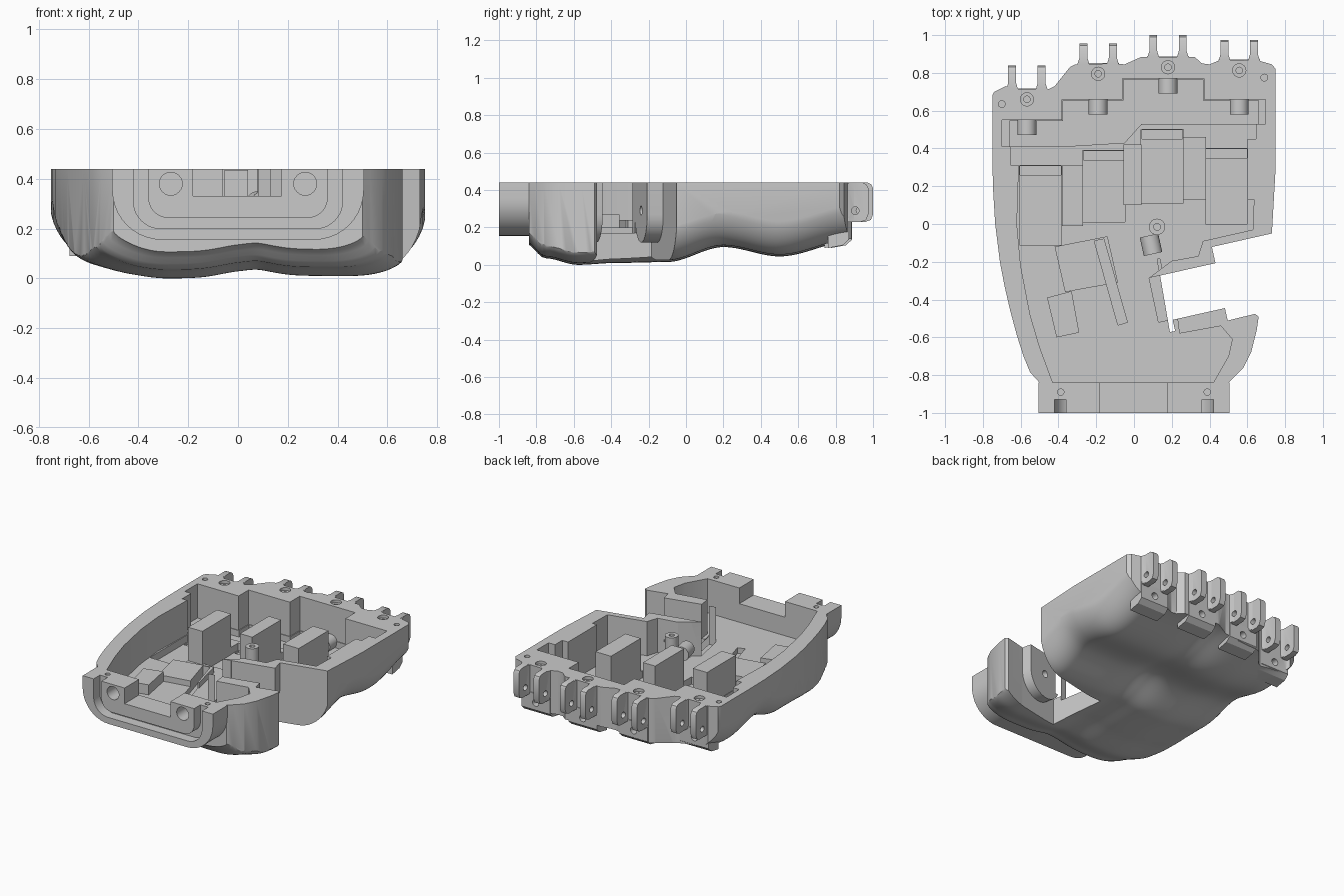
import bpy, bmesh, math
from mathutils import Vector, Matrix

if "Cube" in bpy.data.objects:
    bpy.data.objects.remove(bpy.data.objects["Cube"])

grey = bpy.data.materials.new("plain grey")
grey.use_nodes = True
grey.diffuse_color = (0.59, 0.59, 0.59, 1)
grey.node_tree.nodes["Principled BSDF"].inputs["Base Color"].default_value = grey.diffuse_color
TOP = 0.44


def finish(name, bm):
    bmesh.ops.recalc_face_normals(bm, faces=bm.faces)
    me = bpy.data.meshes.new(name)
    bm.to_mesh(me)
    bm.free()
    me.materials.append(grey)
    ob = bpy.data.objects.new(name, me)
    bpy.context.collection.objects.link(ob)
    return ob


def prism(name, pts, a, b, axis="z"):
    """Extrude a flat outline from a to b along an axis."""
    place = {"z": lambda p, t: (p[0], p[1], t),
             "y": lambda p, t: (p[0], t, p[1]),
             "x": lambda p, t: (t, p[0], p[1])}[axis]
    bm = bmesh.new()
    face = bm.faces.new([bm.verts.new(place(p, a)) for p in pts])
    ext = bmesh.ops.extrude_face_region(bm, geom=[face])
    verts = [v for v in ext["geom"] if isinstance(v, bmesh.types.BMVert)]
    bmesh.ops.translate(bm, verts=verts, vec=Vector(place((0, 0), b - a)))
    return finish(name, bm)


def box(name, x0, x1, y0, y1, z0, z1):
    return prism(name, [(x0, y0), (x1, y0), (x1, y1), (x0, y1)], z0, z1)


def rod(name, centre, r, length, axis="z", turn=0):
    bm = bmesh.new()
    bmesh.ops.create_cone(bm, cap_ends=True, segments=24, radius1=r, radius2=r, depth=length)
    rot = {"z": Matrix(), "y": Matrix.Rotation(math.pi / 2, 4, "X"),
           "x": Matrix.Rotation(math.pi / 2, 4, "Y")}[axis]
    bm.transform(Matrix.Translation(centre) @ Matrix.Rotation(turn, 4, "Z") @ rot)
    return finish(name, bm)


def u_profile(w, low, r, top=TOP):
    """Flat-topped shape with two rounded lower corners."""
    pts = [(-w, top)]
    for sx, a0 in ((-1, math.pi), (1, math.pi * 1.5)):
        for i in range(11):
            a = a0 + i * math.pi / 20
            pts.append((sx * (w - r) + r * math.cos(a), low + r + r * math.sin(a)))
    return pts + [(w, top)]


def combine(target, tool, op):
    mod = target.modifiers.new("bool", "BOOLEAN")
    mod.operation, mod.solver, mod.object = op, "EXACT", tool
    bpy.context.view_layer.objects.active = target
    bpy.ops.object.modifier_apply(modifier=mod.name)
    bpy.data.objects.remove(tool)


def cut(target, tool):
    combine(target, tool, "DIFFERENCE")


def add(target, tool):
    combine(target, tool, "UNION")


def ease(s):
    s = min(1, max(0, s))
    return s * s * (3 - 2 * s)


def lookup(table, t, blend):
    """Value between table rows, blended by the given function."""
    for (a, va), (b, vb) in zip(table, table[1:]):
        if t <= b:
            return va + (vb - va) * blend(max(0, (t - a) / (b - a)))
    return table[-1][1]


# Palm outline with the thumb notch and knuckle scallops
left_side = [(-.5, -.84), (-.55, -.785), (-.585, -.7), (-.62, -.59), (-.655, -.46), (-.685, -.33),
             (-.71, -.2), (-.735, 0), (-.747, .2), (-.75, .4)]
outline = left_side + [
    (-.75, .68), (-.74, .70), (-.68, .73), (-.65, .715), (-.45, .715), (-.42, .73), (-.34, .83),
    (-.31, .845), (-.1, .85), (-.05, .845), (.04, .885), (.32, .885), (.36, .85), (.4, .845),
    (.46, .87), (.66, .865), (.73, .845), (.75, .82), (.75, .3), (.73, -.05), (.42, -.12),
    (.123, -.185), (.19, -.572), (.50, -.51), (.64, -.476),
    (.66, -.49), (.65, -.56), (.62, -.68), (.58, -.76), (.53, -.81), (.5, -.84)]

# Palm underside: a height field with rolled edges
BASE = [(-.86, .115), (-.75, .035), (-.58, 0), (-.38, .01), (-.1, .015), (.2, .095), (.5, .045), (.9, .13)]
LEFT = [(y, -x) for x, y in left_side]
RIGHT = [(-.84, .5), (-.76, .58), (-.68, .62), (-.56, .65), (-.49, .66), (-.05, .73), (.3, .75)]


def underside(x, y):
    edge = lookup(LEFT if x < 0 else RIGHT, y, float) - abs(x) + .01
    s = min(1, max(0, 1 - edge / .2))
    height = .08 + .17 * ease((y + .5) / .5)
    bump = .03 * math.exp(-((x - .03) / .13) ** 2) + .035 * ease((-.28 - x) / .3) + .01 * ease(x / .1)
    return lookup(BASE, y, ease) + bump + height * (1 - math.sqrt(1 - s * s))


bm = bmesh.new()
bmesh.ops.create_grid(bm, x_segments=110, y_segments=90, size=1)
for v in bm.verts:
    v.co.x *= .8
    v.co.y = v.co.y * .97 + .05
    v.co.z = underside(v.co.x, v.co.y)
ext = bmesh.ops.extrude_face_region(bm, geom=list(bm.faces))
for v in ext["geom"]:
    if isinstance(v, bmesh.types.BMVert):
        v.co.z = .6
field = finish("palm_field", bm)
palm = prism("palm_shell", outline, -.1, TOP)
combine(palm, field, "INTERSECT")

# Rounded hinge ears on both sides of the thumb notch
TURN = .22
for centre, y0, y1 in [((.285, -.24, 0), 0, .09), ((.335, -.478, 0), -.08, 0)]:
    ear = prism("hinge_ear", u_profile(.15, .12, .148), y0, y1, "y")
    ear.data.transform(Matrix.Translation(centre) @ Matrix.Rotation(TURN, 4, "Z"))
    add(palm, ear)

# Main cavity, open toward the thumb notch
cavity = [(-.43, -.84), (-.5, -.65), (-.55, -.48), (-.6, -.22), (-.62, 0), (-.61, .31), (-.65, .31),
          (-.65, .41), (-.70, .41), (-.70, .55), (-.38, .55), (-.38, .66), (-.06, .66), (-.06, .77),
          (.37, .77), (.37, .66), (.695, .66), (.695, .53), (.645, .53), (.645, .45), (.6, .45),
          (.6, .13), (.635, .13), (.63, -.03), (.365, -.09), (.34, -.17), (.2, -.195), (.08, -.285),
          (.13, -.52), (.23, -.5), (.24, -.58), (.46, -.54), (.52, -.61), (.5, -.7), (.42, -.84)]
cut(palm, prism("cavity_cutter", cavity, .2, .6))
cut(palm, prism("ledge_cutter", [(.08, -.285), (.13, -.52), (.22, -.5), (.17, -.266)], .17, .6))

# Lower cord trench behind the knuckles
trench = [(-.66, .41), (-.38, .41), (-.05, .43), (.04, .53), (.66, .53), (.66, .655), (.365, .655),
          (.365, .765), (-.055, .765), (-.055, .655), (-.375, .655), (-.375, .545), (-.66, .545)]
cut(palm, prism("trench_cutter", trench, .155, .3))

# Motor bays, each with a deeper cable slot at its end
for x, y0, y1 in [(-.495, -.11, .31), (-.16, .01, .39), (.15, .11, .5), (.49, 0, .4)]:
    cut(palm, box("bay_cutter", x - .112, x + .112, y0, y1, .15, .3))
    cut(palm, box("slot_cutter", x - .108, x + .108, y1 - .05, y1 - .003, .135, .3))

# Spacer blocks between the bays
for x0, x1, y0, y1 in [(-.38, -.27, -.01, .31), (-.055, .04, .10, .42), (.26, .38, .13, .46)]:
    add(palm, box("spacer_block", x0, x1, y0, y1, .14, TOP - .005))

# Thumb motor mounts, turned to match the notch
add(palm, prism("thumb_mount", [(-.42, -.12), (-.14, -.065), (-.085, -.31), (-.365, -.36)], .18, .24))
add(palm, prism("thumb_step", [(-.46, -.39), (-.33, -.355), (-.29, -.575), (-.41, -.6)], .18, .27))
cut(palm, prism("thumb_slot", [(-.21, -.09), (-.16, -.08), (-.035, -.52), (-.085, -.535)], .16, .4))

# Thumb hinge lug with post, cord guide and pin hole
add(palm, prism("hinge_lug", [(.08, -.285), (.18, -.261), (.2, -.19), (.165, -.02), (.085, -.02),
                              (.125, -.16), (.1, -.2)], .17, TOP))
add(palm, rod("hinge_post", (.122, -.015, .304), .043, .27))
add(palm, rod("thumb_cord_guide", (.09, -.11, .3), .05, .1, "y", TURN))
cut(palm, rod("post_hole", (.122, -.015, .4), .018, .2))
cut(palm, rod("hinge_hole", (.31, -.359, .29), .025, .36, "y", TURN))

# Fingers: knuckle base, cord guide, fork tabs and holes
for x, edge, tip, wall in [(-.567, .715, .84, .55), (-.19, .85, .955, .66),
                           (.18, .885, 1.0, .77), (.557, .868, .975, .66)]:
    base = [(edge - .11, .09), (edge - .03, .105), (edge + .003, .135), (edge + .003, .25), (edge - .11, .3)]
    add(palm, prism("knuckle_base", base, x - .11, x + .11, "x"))
    add(palm, rod("cord_guide", (x, wall - .035, .19), .05, .09, "y"))
    cut(palm, rod("cord_hole", (x, wall + .12, .185), .024, .42, "y"))
    for side in (-1, 1):
        mid = x + side * .078
        tab = [(tip - .17, .23), (tip - .04, .23), (tip - .012, .24), (tip, .27),
               (tip, .41), (tip - .01, .43), (tip - .03, TOP), (tip - .17, TOP)]
        add(palm, prism("fork_tab", tab, mid - .021, mid + .021, "x"))
        foot = [(mid - .04, edge - .03), (mid + .04, edge - .03), (mid + .021, edge + .03),
                (mid - .021, edge + .03)]
        add(palm, prism("tab_foot", foot, .235, TOP - .001))
    cut(palm, rod("pin_hole", (x, tip - .07, .29), .02, .25, "x"))
    cut(palm, rod("screw_recess", (x, edge - .055, TOP), .035, .04))
    cut(palm, rod("screw_hole", (x, edge - .055, .4), .017, .16))
for x, y in [(-.7, .635), (.69, .775)]:
    cut(palm, rod("peg_hole", (x, y, .42), .018, .16))

# Wrist flange with a U-shaped groove, slot and holes
flange = prism("wrist_flange", u_profile(.505, .155, .2), -1, -.84, "y")
cut(flange, prism("groove_cutter", u_profile(.42, .2, .11, .6), -1.1, -.93, "y"))
add(flange, prism("flange_core", u_profile(.36, .243, .08), -1, -.9, "y"))
cut(flange, box("wrist_slot", -.18, .175, -1.1, -.8, .33, .6))
for side in (-1, 1):
    cut(flange, rod("wrist_bolt_hole", (side * .27, -.97, .38), .046, .16, "y"))
    cut(flange, rod("wrist_peg_hole", (side * .388, -.89, .42), .017, .16))

# Smooth shading with crisp edges
for ob in (palm, flange):
    bpy.ops.object.select_all(action="DESELECT")
    ob.select_set(True)
    bpy.context.view_layer.objects.active = ob
    bpy.ops.object.shade_smooth_by_angle(angle=math.radians(30))
